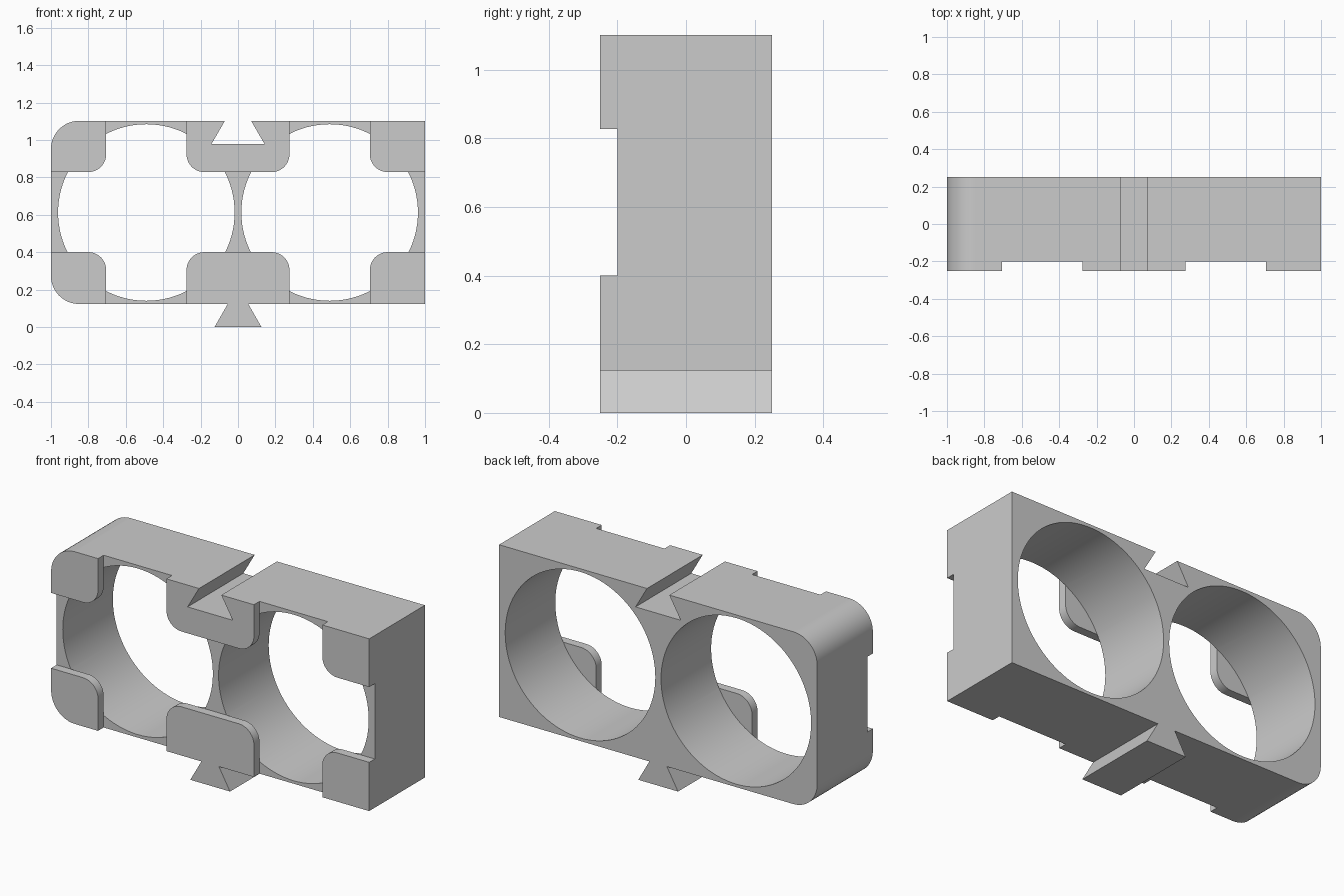
import bpy, bmesh, math
from mathutils import Vector

cube = bpy.data.objects.get("Cube")
if cube:
    bpy.data.objects.remove(cube, do_unlink=True)

grey = bpy.data.materials.new("light_grey")
grey.use_nodes = True
grey.diffuse_color = (0.6, 0.6, 0.6, 1)
grey.node_tree.nodes["Principled BSDF"].inputs["Base Color"].default_value = (0.6, 0.6, 0.6, 1)


def rounded(corners, steps=12):
    """Outline from (x, z) or (x, z, radius) corners, rounding the square ones."""
    points = []
    for i, corner in enumerate(corners):
        p = Vector(corner[:2])
        if len(corner) == 2:
            points.append(p)
            continue
        r = corner[2]
        back = (Vector(corners[i - 1][:2]) - p).normalized()
        ahead = (Vector(corners[(i + 1) % len(corners)][:2]) - p).normalized()
        centre = p + r * (back + ahead)
        for k in range(steps + 1):
            t = math.pi / 2 * k / steps
            points.append(centre - r * (ahead * math.cos(t) + back * math.sin(t)))
    return points


def prism(name, outline, y0, y1):
    """Extrude an x-z outline from y0 to y1."""
    bm = bmesh.new()
    face = bm.faces.new([bm.verts.new((p[0], y0, p[1])) for p in outline])
    ext = bmesh.ops.extrude_face_region(bm, geom=[face])
    verts = [g for g in ext["geom"] if isinstance(g, bmesh.types.BMVert)]
    bmesh.ops.translate(bm, verts=verts, vec=(0, y1 - y0, 0))
    bmesh.ops.recalc_face_normals(bm, faces=bm.faces)
    mesh = bpy.data.meshes.new(name)
    bm.to_mesh(mesh)
    bm.free()
    mesh.materials.append(grey)
    obj = bpy.data.objects.new(name, mesh)
    bpy.context.collection.objects.link(obj)
    return obj


def cut(target, cutter):
    cutter.hide_render = True
    bpy.context.view_layer.objects.active = target
    mod = target.modifiers.new("cut", "BOOLEAN")
    mod.operation = "DIFFERENCE"
    mod.solver = "EXACT"
    mod.object = cutter
    bpy.ops.object.modifier_apply(modifier=mod.name)
    bpy.data.objects.remove(cutter, do_unlink=True)


BOTTOM, TOP = 0.123, 1.102
FRONT, SHELF, BACK = -0.25, -0.2, 0.25

# Block with dovetail tongue below and matching slot above
body = prism("double_ring_holder", rounded([
    (-1, BOTTOM, 0.15), (-0.055, BOTTOM), (-0.125, 0), (0.125, 0), (0.055, BOTTOM),
    (1, BOTTOM), (1, TOP), (0.07, TOP), (0.142, 0.978), (-0.142, 0.978),
    (-0.07, TOP), (-1, TOP, 0.15)]), FRONT, BACK)

# Round bores, stopping behind the front tabs
for side in (-1, 1):
    ring = [(side * 0.49 + 0.472 * math.cos(a), 0.612 + 0.472 * math.sin(a))
            for a in (math.tau * k / 96 for k in range(96))]
    cut(body, prism("bore_cutter", ring, SHELF, BACK + 0.1))

# Front recess that leaves the retaining tabs standing
IN, OUT, LOW, HIGH, R = 0.275, 0.705, 0.4, 0.828, 0.095
lower = [(-1.1, LOW), (-OUT, LOW, R), (-OUT, 0), (-IN, 0), (-IN, LOW, R),
         (IN, LOW, R), (IN, 0), (OUT, 0), (OUT, LOW, R), (1.1, LOW)]
upper = [(c[0], LOW + HIGH - c[1], *c[2:]) for c in reversed(lower)]
cut(body, prism("recess_cutter", rounded(lower + upper), FRONT - 0.1, SHELF))

# Smooth the curves, keep the flats crisp
bpy.ops.object.select_all(action="DESELECT")
body.select_set(True)
bpy.context.view_layer.objects.active = body
bpy.ops.object.shade_smooth_by_angle(angle=math.radians(30))
weighted = body.modifiers.new("flat_faces", "WEIGHTED_NORMAL")
weighted.keep_sharp = True
